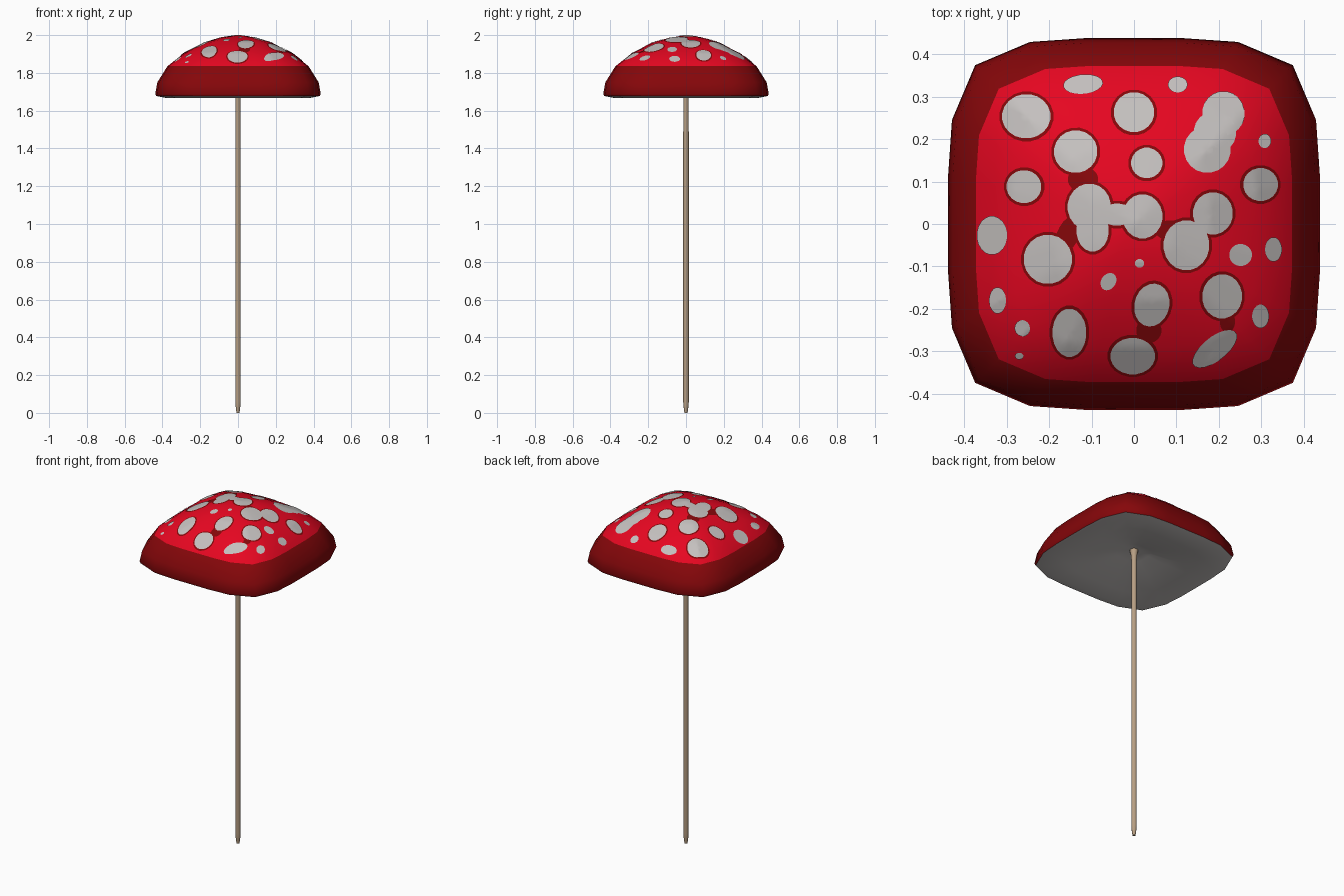
import bpy, bmesh, math
from mathutils import Vector
from mathutils.bvhtree import BVHTree

if "Cube" in bpy.data.objects:
    bpy.data.objects.remove(bpy.data.objects["Cube"])


def material(name, rgb):
    m = bpy.data.materials.new(name)
    m.diffuse_color = (*rgb, 1)
    m.use_nodes = True
    m.node_tree.nodes["Principled BSDF"].inputs["Base Color"].default_value = m.diffuse_color
    return m


RED = material("bright red", (0.79, 0.002, 0.015))
DARK = material("dark red", (0.235, 0.002, 0.003))
PALE = material("pale grey", (0.55, 0.525, 0.515))
TAN = material("stem tan", (0.48, 0.35, 0.23))


def finish(bm, name, mats, angle=50):
    me = bpy.data.meshes.new(name)
    bm.to_mesh(me)
    bm.free()
    ob = bpy.data.objects.new(name, me)
    bpy.context.collection.objects.link(ob)
    for m in mats:
        me.materials.append(m)
    bpy.ops.object.select_all(action='DESELECT')
    ob.select_set(True)
    bpy.context.view_layer.objects.active = ob
    bpy.ops.object.shade_smooth_by_angle(angle=math.radians(angle))
    return ob


def loft(bm, outline, profile, mats):
    """Scale an outline through (radius, z) rings; radius 0 makes a pole."""
    rings = []
    for r, z in profile:
        pts = outline if r else [(0, 0)]
        rings.append([bm.verts.new((x * r, y * r, z)) for x, y in pts])
    n = len(outline)
    for k, (a, b) in enumerate(zip(rings, rings[1:])):
        for i in range(n):
            j = (i + 1) % n
            vs = [a[i % len(a)], a[j % len(a)], b[j % len(b)], b[i % len(b)]]
            f = bm.faces.new(list(dict.fromkeys(vs)))
            f.material_index = mats[k]


def circle(n):
    return [(math.cos(2 * math.pi * (i + 0.5) / n), math.sin(2 * math.pi * (i + 0.5) / n))
            for i in range(n)]


# Cap: rounded-square outline lofted from the underside centre, round the rim, to the top
quarter = [(1, -0.27), (1, 0.27), (0.98, 0.56), (0.855, 0.855), (0.56, 0.98)]
square = []
for q in range(4):
    c, s = round(math.cos(q * math.pi / 2)), round(math.sin(q * math.pi / 2))
    square += [(x * c - y * s, x * s + y * c) for x, y in quarter]

profile = [(0, 1.75), (0.08, 1.728), (0.18, 1.702), (0.29, 1.681), (0.385, 1.668),
           (0.433, 1.678), (0.438, 1.69), (0.427, 1.75), (0.373, 1.836),
           (0.29, 1.903), (0.18, 1.959), (0.09, 1.986), (0, 1.999)]
cap = bmesh.new()
loft(cap, square, profile, [2] * 5 + [1] * 3 + [0] * 4)
# Round the corners of the upper rings slightly
for v in cap.verts:
    if v.co.z > 1.88 and v.co.xy.length > 0.01:
        ax, ay = abs(v.co.x), abs(v.co.y)
        pull = 1 - 0.03 * min(ax, ay) / max(ax, ay)
        v.co.x *= pull
        v.co.y *= pull
bmesh.ops.recalc_face_normals(cap, faces=cap.faces[:])
surface = BVHTree.FromBMesh(cap)
finish(cap, "cap", [RED, DARK, PALE])


# Spots: thin ellipses draped on the cap, seen-from-above x, y, radii, optional turn
def drape(name, spots, mat, lift, grow=0.0):
    bm = bmesh.new()
    for x, y, rx, ry, *turn in spots:
        t = math.radians(turn[0]) if turn else 0
        disc = bmesh.new()
        loft(disc, circle(20), [(1, 0), (0.75, 0), (0.5, 0), (0.25, 0), (0, 0)], [0] * 4)
        for v in disc.verts:
            u, w = v.co.x * (rx + grow), v.co.y * (ry + grow)
            px = x + u * math.cos(t) - w * math.sin(t)
            py = y + u * math.sin(t) + w * math.cos(t)
            hit, normal, _, _ = surface.ray_cast(Vector((px, py, 3)), Vector((0, 0, -1)))
            v.co = hit + normal * lift
        bmesh.ops.reverse_faces(disc, faces=[f for f in disc.faces if f.normal.z < 0])
        tmp = bpy.data.meshes.new("tmp")
        disc.to_mesh(tmp)
        disc.free()
        bm.from_mesh(tmp)
        bpy.data.meshes.remove(tmp)
    finish(bm, name, [mat])


plain = [(-0.12, 0.328, 0.047, 0.023, 5), (0.103, 0.327, 0.023, 0.019),
         (0.21, 0.26, 0.05, 0.052), (0.172, 0.175, 0.055, 0.055), (0.19, 0.215, 0.05, 0.05),
         (0.307, 0.195, 0.015, 0.017), (0.013, -0.092, 0.011, 0.01),
         (0.25, -0.073, 0.027, 0.026), (0.327, -0.06, 0.02, 0.029),
         (-0.06, -0.135, 0.017, 0.022, -35), (-0.32, -0.18, 0.02, 0.031),
         (-0.262, -0.245, 0.018, 0.019), (-0.27, -0.31, 0.01, 0.008),
         (0.297, -0.217, 0.02, 0.028), (0.19, -0.293, 0.063, 0.028, 38),
         (-0.333, -0.027, 0.036, 0.046)]
ringed = [(-0.253, 0.253, 0.057, 0.052), (0, 0.262, 0.048, 0.047),
          (-0.137, 0.17, 0.051, 0.05), (0.03, 0.143, 0.037, 0.036),
          (-0.258, 0.088, 0.041, 0.039), (0.297, 0.093, 0.041, 0.039),
          (-0.105, 0.04, 0.051, 0.055), (-0.097, -0.015, 0.038, 0.05),
          (-0.04, 0.022, 0.04, 0.026), (0.02, 0.018, 0.047, 0.052),
          (0.185, 0.025, 0.047, 0.05), (0.123, -0.05, 0.054, 0.059),
          (-0.202, -0.083, 0.057, 0.058), (-0.152, -0.255, 0.04, 0.057),
          (0.042, -0.19, 0.041, 0.051, -15), (0.207, -0.17, 0.047, 0.052),
          (-0.003, -0.31, 0.053, 0.043)]
bridges = [(-0.12, 0.105, 0.036, 0.03), (-0.155, -0.025, 0.026, 0.05, -25),
           (0.035, -0.25, 0.03, 0.03), (0.22, -0.23, 0.018, 0.025),
           (0.085, -0.015, 0.035, 0.024)]
drape("spots", plain + ringed, PALE, 0.003)
drape("spot_borders", ringed, DARK, 0.0015, grow=0.007)
drape("border_bridges", bridges, DARK, 0.0015)

# Stem: slim rod, tapered foot, flared where it meets the cap
stem = bmesh.new()
loft(stem, circle(10), [(0, 0), (0.008, 0), (0.0115, 0.02), (0.015, 0.06), (0.0145, 1.68),
                        (0.018, 1.72), (0.026, 1.757), (0, 1.757)], [0] * 7)
bmesh.ops.recalc_face_normals(stem, faces=stem.faces[:])
finish(stem, "stem", [TAN])
